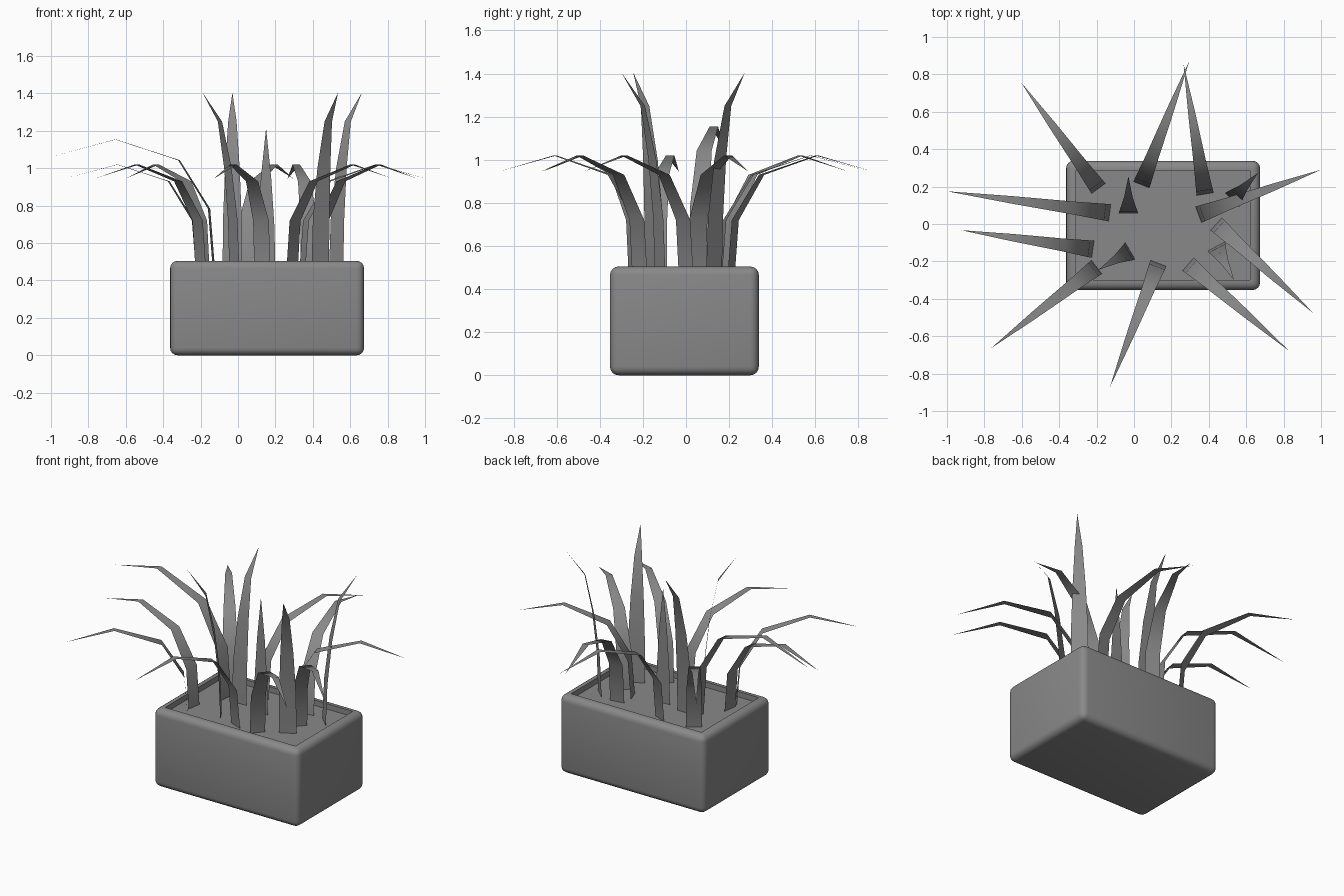
import bpy, bmesh
from mathutils import Vector

if "Cube" in bpy.data.objects:
    bpy.data.objects.remove(bpy.data.objects["Cube"])

# dark grey used on every part
grey = bpy.data.materials.new("dark_grey")
grey.diffuse_color = (0.25, 0.25, 0.25, 1)
grey.use_nodes = True
grey.node_tree.nodes["Principled BSDF"].inputs["Base Color"].default_value = grey.diffuse_color

def make_object(name, bm):
    me = bpy.data.meshes.new(name)
    bm.to_mesh(me)
    bm.free()
    me.materials.append(grey)
    ob = bpy.data.objects.new(name, me)
    bpy.context.collection.objects.link(ob)
    return ob

# planter: rounded box with a shallow recess for the soil
X0, X1, Y0, Y1, H = -0.363, 0.674, -0.353, 0.338, 0.505
bm = bmesh.new()
bmesh.ops.create_cube(bm, size=1)
for v in bm.verts:
    v.co = ((X0 + X1) / 2 + v.co.x * (X1 - X0),
            (Y0 + Y1) / 2 + v.co.y * (Y1 - Y0),
            (v.co.z + 0.5) * H)
bmesh.ops.bevel(bm, geom=bm.edges[:], offset=0.04, segments=4,
                profile=0.5, affect='EDGES')
bm.normal_update()
top = max((f for f in bm.faces if f.normal.z > 0.99), key=lambda f: f.calc_area())
bmesh.ops.inset_region(bm, faces=[top], thickness=0.018)
soil = bmesh.ops.extrude_discrete_faces(bm, faces=[top])['faces'][0]
for v in soil.verts:
    v.co.z -= 0.035
planter = make_object("planter", bm)
bpy.context.view_layer.objects.active = planter
planter.select_set(True)
bpy.ops.object.shade_smooth_by_angle()

# leaf outlines: (distance outward, height, width) from root to tip
ARCH = [(0, 0.02, 0.092), (0.02, 0.27, 0.09), (0.15, 0.48, 0.07), (0.425, 0.57, 0.04), (0.705, 0.495, 0)]
UPRIGHT = [(0, 0.02, 0.105), (0.01, 0.28, 0.1), (0.04, 0.55, 0.078), (0.09, 0.80, 0.045), (0.2, 0.955, 0)]
SPIKE = [(0, 0.02, 0.1), (0, 0.25, 0.088), (0, 0.5, 0.055), (0, 0.765, 0)]

def leaf(name, outline, base, tip, scale=1.0):
    base = Vector((*base, 0.45))
    out = Vector((*tip, 0.45)) - base
    reach = out.length / outline[-1][0] if outline[-1][0] else 1
    out.normalize()
    side = Vector((-out.y, out.x, 0))
    bm = bmesh.new()
    prev = None
    for r, z, w in outline:
        c = base + out * r * reach + Vector((0, 0, z * scale))
        row = [bm.verts.new(c + side * w / 2), bm.verts.new(c - side * w / 2)] if w else [bm.verts.new(c)]
        if prev:
            bm.faces.new(prev + row[::-1]).smooth = True
        prev = row
    for f in bm.faces:
        f.smooth = True
    make_object(name, bm)

# arching leaves around the rim
arching = [
    ((-0.19, 0.19), (-0.602, 0.755)), ((-0.22, -0.135), (-0.925, -0.033)),
    ((-0.20, -0.23), (-0.765, -0.665)), ((0.13, -0.21), (-0.128, -0.87)),
    ((0.29, -0.215), (0.825, -0.675)), ((0.44, 0.0), (0.957, -0.475)),
    ((0.345, 0.05), (1.0, 0.29)), ((0.38, 0.16), (0.265, 0.855)),
    ((0.04, 0.21), (0.295, 0.87))]
for i, (b, t) in enumerate(arching):
    leaf(f"arching_leaf_{i + 1}", ARCH, b, t)
leaf("large_arching_leaf", ARCH, (-0.13, 0.06), (-1.0, 0.175), 1.235)

# upright leaves in the middle
upright = [((-0.03, 0.055), (-0.03, 0.255)), ((-0.02, -0.145), (-0.19, -0.245)),
           ((0.44, -0.12), (0.535, -0.30)), ((0.525, 0.13), (0.663, 0.273))]
for i, (b, t) in enumerate(upright):
    leaf(f"upright_leaf_{i + 1}", UPRIGHT, b, t)
leaf("straight_leaf", SPIKE, (0.15, 0.02), (0.15, 0.5))
